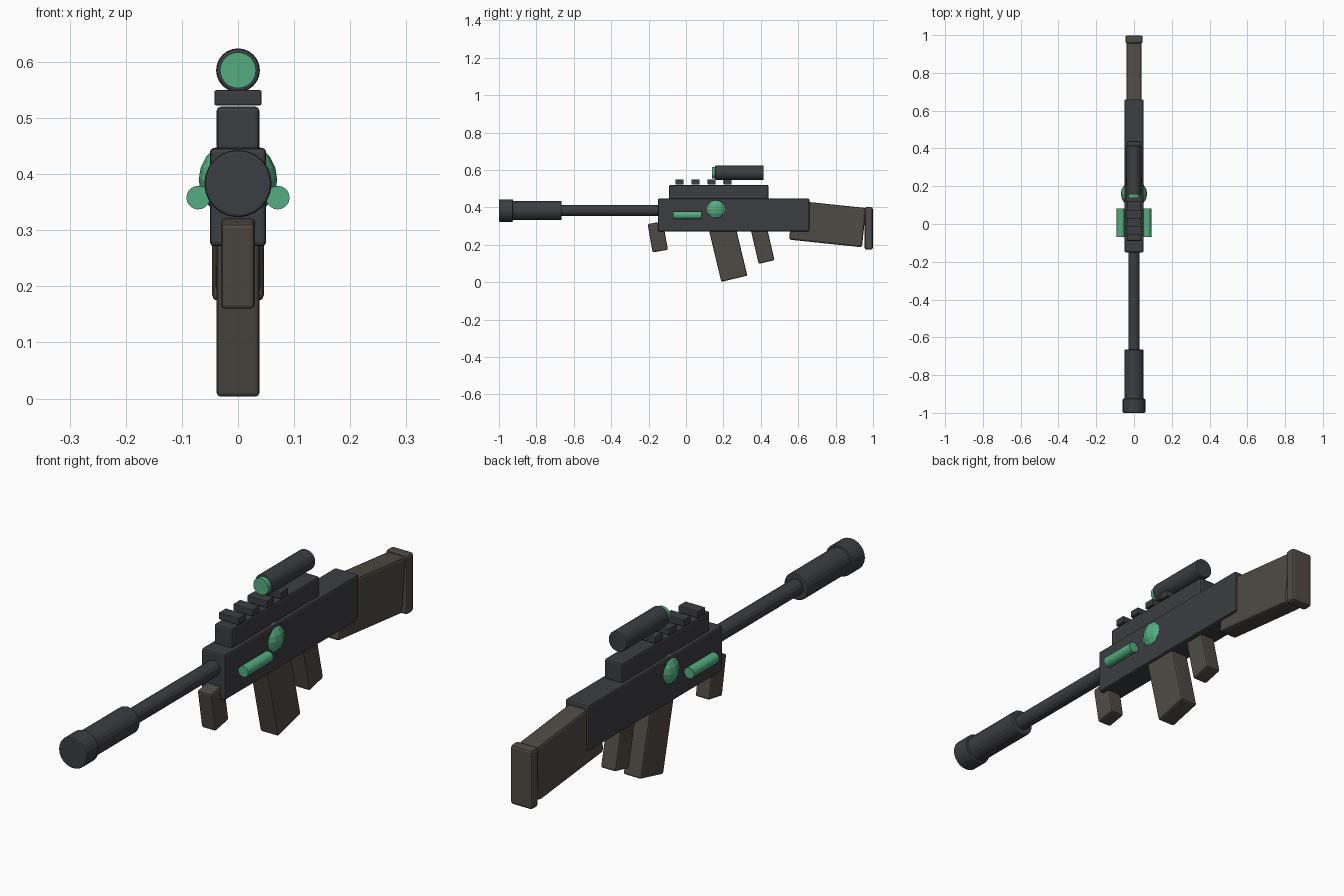
import bpy
from math import radians

if "Cube" in bpy.data.objects:
    bpy.data.objects.remove(bpy.data.objects["Cube"])


def material(name, rgb):
    m = bpy.data.materials.new(name)
    m.diffuse_color = (*rgb, 1)
    m.use_nodes = True
    m.node_tree.nodes["Principled BSDF"].inputs["Base Color"].default_value = m.diffuse_color
    return m


METAL = material("dark_metal", (0.045, 0.047, 0.053))
GRIP = material("brown_grip", (0.078, 0.069, 0.058))
GLOW = material("green_glow", (0.09, 0.42, 0.22))


def finish(name, mat, bevel):
    o = bpy.context.object
    o.name = name
    o.data.materials.append(mat)
    if bevel:
        b = o.modifiers.new("edge_bevel", 'BEVEL')
        b.width = bevel
        b.segments = 2
        b.limit_method = 'ANGLE'
        b.angle_limit = radians(40)
    return o


def box(name, mat, center, size, tilt=0, bevel=0.007):
    """Bevelled box, tilted about x in degrees."""
    bpy.ops.mesh.primitive_cube_add(size=1, location=center)
    o = bpy.context.object
    o.scale = size
    bpy.ops.object.transform_apply(location=False, rotation=False, scale=True)
    o.rotation_euler.x = radians(tilt)
    return finish(name, mat, bevel)


def tube(name, mat, x, z, y0, y1, r, sides=24, bevel=0.005):
    """Capped cylinder running along y."""
    bpy.ops.mesh.primitive_cylinder_add(
        vertices=sides, radius=r, depth=y1 - y0,
        location=(x, (y0 + y1) / 2, z), rotation=(radians(90), 0, 0))
    return finish(name, mat, bevel)


# Receiver and barrel
box("receiver", METAL, (0, 0.255, 0.359), (0.10, 0.81, 0.175))
tube("barrel", METAL, 0, 0.383, -0.70, -0.12, 0.030, 16, 0)
tube("suppressor", METAL, 0, 0.383, -0.94, -0.665, 0.051)
tube("muzzle_cap", METAL, 0, 0.383, -1.0, -0.925, 0.060)

# Top rail with teeth
box("rail", METAL, (0, 0.175, 0.481), (0.076, 0.53, 0.078))
for i in range(4):
    box(f"rail_tooth_{i + 1}", METAL, (0, -0.035 + i * 0.086, 0.536),
        (0.084, 0.043, 0.027), bevel=0.003)

# Scope
tube("scope", METAL, 0, 0.585, 0.155, 0.415, 0.039)
tube("scope_lens", GLOW, 0, 0.585, 0.138, 0.165, 0.032, bevel=0)

# Energy core and side cells
bpy.ops.mesh.primitive_uv_sphere_add(segments=16, ring_count=10, radius=0.07,
                                     location=(0, 0.16, 0.39))
finish("energy_core", GLOW, 0)
for side, sx in (("left", 1), ("right", -1)):
    tube(f"energy_cell_{side}", GLOW, sx * 0.071, 0.358, -0.07, 0.083, 0.021, 20, 0)

# Stock
box("stock", GRIP, (0, 0.757, 0.312), (0.080, 0.392, 0.211), -6, 0.010)
box("butt_pad", GRIP, (0, 0.977, 0.288), (0.092, 0.043, 0.228), bevel=0.010)

# Magazine and grips
box("magazine", GRIP, (0, 0.221, 0.174), (0.076, 0.143, 0.32), 13.5)
box("pistol_grip", GRIP, (0, 0.406, 0.215), (0.064, 0.087, 0.22), 13)
box("foregrip", GRIP, (0, -0.151, 0.242), (0.060, 0.083, 0.154), 10)
